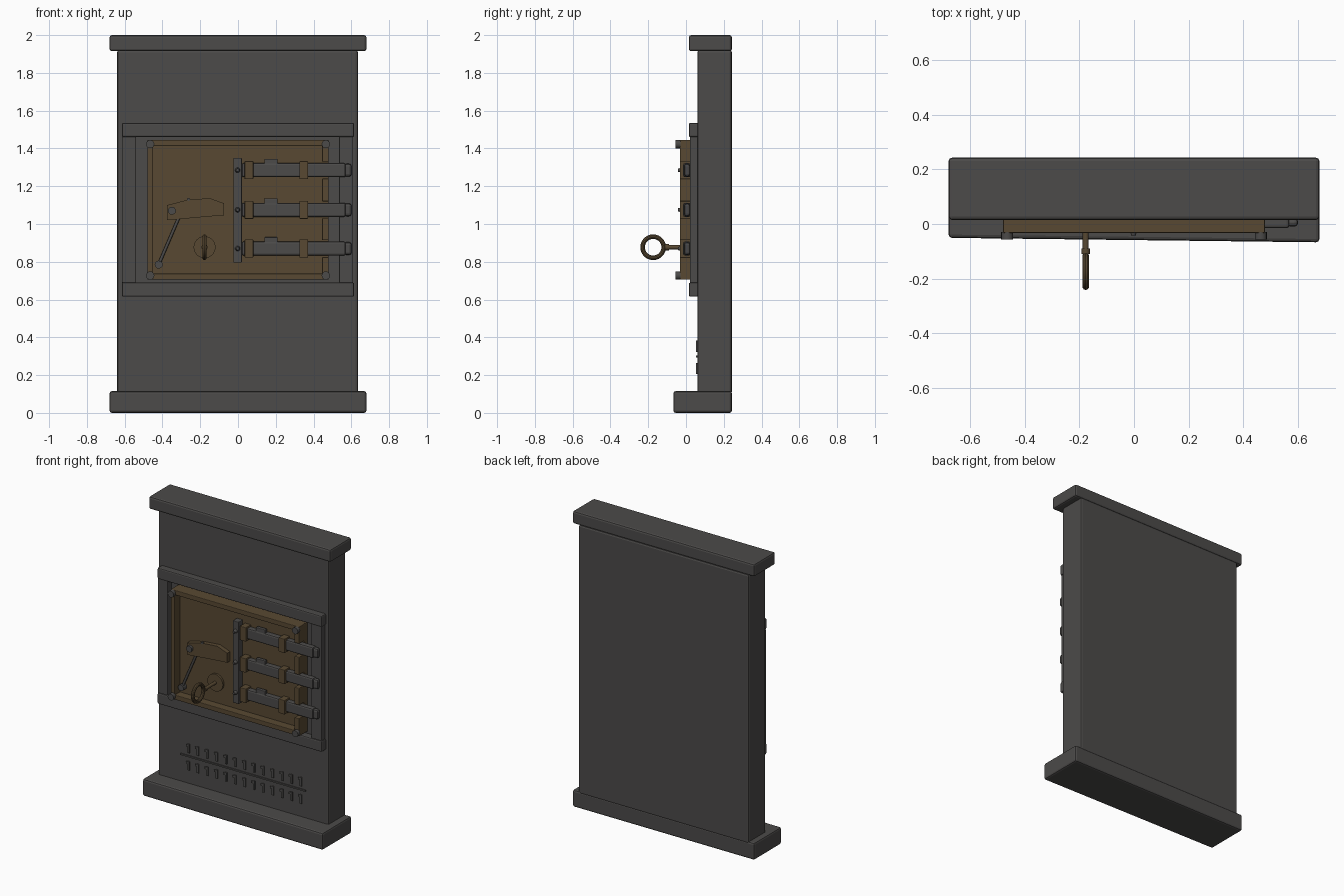
import bpy, bmesh, math
from mathutils import Vector

cube = bpy.data.objects.get("Cube")
if cube:
    bpy.data.objects.remove(cube, do_unlink=True)


def material(name, rgb):
    m = bpy.data.materials.new(name)
    m.use_nodes = True
    m.diffuse_color = (*rgb, 1)
    m.node_tree.nodes["Principled BSDF"].inputs["Base Color"].default_value = (*rgb, 1)
    return m


IRON = material("dark iron", (0.072, 0.069, 0.067))
BRASS = material("aged brass", (0.098, 0.066, 0.032))


def finish(name, bm, mat, bevel=0, smooth=False):
    mesh = bpy.data.meshes.new(name)
    bmesh.ops.recalc_face_normals(bm, faces=bm.faces)
    bm.to_mesh(mesh)
    bm.free()
    mesh.materials.append(mat)
    ob = bpy.data.objects.new(name, mesh)
    bpy.context.collection.objects.link(ob)
    if bevel:
        mod = ob.modifiers.new("soft edges", "BEVEL")
        mod.width, mod.segments = bevel, 2
    if smooth:
        bpy.ops.object.select_all(action="DESELECT")
        ob.select_set(True)
        bpy.context.view_layer.objects.active = ob
        bpy.ops.object.shade_smooth_by_angle()
    return ob


def box(name, x, y, z, mat=IRON, bevel=0.004):
    """Box from three (low, high) ranges."""
    bm = bmesh.new()
    bmesh.ops.create_cube(bm, size=1)
    for v in bm.verts:
        v.co = [(r[0] + r[1]) / 2 + c * (r[1] - r[0]) for r, c in zip((x, y, z), v.co)]
    return finish(name, bm, mat, bevel)


def rod(name, start, end, radius, mat=IRON, sides=16, tip=None):
    """Round bar between two points."""
    a, b = Vector(start), Vector(end)
    bm = bmesh.new()
    bmesh.ops.create_cone(bm, cap_ends=True, segments=sides, radius1=radius,
                          radius2=radius if tip is None else tip, depth=(b - a).length)
    turn = (b - a).to_track_quat("Z", "Y")
    for v in bm.verts:
        v.co = turn @ v.co + (a + b) / 2
    return finish(name, bm, mat, smooth=True)


# Slab body with cap and slightly skewed plinth
box("body", (-0.64, 0.635), (0.06, 0.243), (0.1, 1.92), bevel=0.012)
box("top_cap", (-0.68, 0.68), (0.015, 0.243), (1.915, 2.0), bevel=0.012)
plinth = box("plinth", (-0.68, 0.68), (-0.059, 0.243), (0, 0.115), bevel=0.012)
for v in plinth.data.vertices:
    if v.co.y < 0:
        v.co.y -= 0.012 * v.co.x

# Iron surround
box("surround_top", (-0.615, 0.615), (0.015, 0.07), (1.46, 1.535), bevel=0.008)
box("surround_bottom", (-0.615, 0.615), (0.015, 0.07), (0.615, 0.69), bevel=0.008)
box("surround_right", (-0.615, -0.54), (0.02, 0.07), (0.688, 1.462))
box("surround_left", (0.535, 0.61), (0.02, 0.07), (0.688, 1.462))

# Brass door: recessed panel with raised border, open on one side for the bolts
BOLT_Z = (0.87, 1.075, 1.285)
LOW, HIGH, EDGE = 0.705, 1.445, 0.48
FRONT = (-0.033, 0.06)
box("door_panel", (-0.478, 0.478), (0.022, 0.065), (LOW, HIGH), BRASS, 0)
box("door_border_top", (-EDGE, EDGE), FRONT, (HIGH - 0.032, HIGH), BRASS)
box("door_border_bottom", (-EDGE, EDGE), FRONT, (LOW, LOW + 0.032), BRASS)
box("door_border_right", (-EDGE, -EDGE + 0.03), FRONT, (LOW, HIGH), BRASS)
stops = [LOW] + [z + s for z in BOLT_Z for s in (-0.045, 0.045)] + [HIGH]
for i in range(0, len(stops), 2):
    box("door_border_left", (EDGE - 0.035, EDGE), FRONT, (stops[i], stops[i + 1]), BRASS)
for x in (-0.465, 0.465):
    for z in (LOW + 0.022, HIGH - 0.022):
        rod("corner_stud", (x, -0.03, z), (x, -0.056, z), 0.022)

# Three sliding bolts with clamps, tied to a riveted upright
box("bolt_upright", (-0.025, 0.02), (-0.022, 0.03), (0.795, 1.35))
for z in BOLT_Z:
    box("sliding_bolt", (0.02, 0.57), (-0.015, 0.025), (z - 0.037, z + 0.037), bevel=0.01)
    box("bolt_tip", (0.56, 0.602), (-0.01, 0.022), (z - 0.034, z + 0.034), bevel=0.014)
    box("bolt_knob", (0.14, 0.21), (-0.012, 0.012), (z + 0.03, z + 0.06))
    for x in (0.035, 0.325):
        box("bolt_clamp", (x, x + 0.046), (-0.032, 0.03), (z - 0.048, z + 0.048), BRASS)
    rod("rivet", (-0.002, -0.02, z), (-0.002, -0.043, z), 0.014, tip=0.008)

# Latch plate with pivot and slanted lever
outline = [(-0.375, 1.1), (-0.27, 1.127), (-0.15, 1.137), (-0.075, 1.11),
           (-0.075, 1.046), (-0.15, 1.04), (-0.375, 1.02)]
bm = bmesh.new()
face = bm.faces.new([bm.verts.new((x, 0.024, z)) for x, z in outline])
pulled = bmesh.ops.extrude_face_region(bm, geom=[face])["geom"]
for v in pulled:
    if isinstance(v, bmesh.types.BMVert):
        v.co.y = -0.008
finish("latch_plate", bm, BRASS)
rod("latch_pivot", (-0.35, 0, 1.07), (-0.35, -0.024, 1.07), 0.021)
rod("latch_pin", (-0.262, 0, 1.13), (-0.262, -0.012, 1.13), 0.008)
rod("lever", (-0.315, 0.004, 1.03), (-0.42, 0.004, 0.785), 0.008)
rod("lever_knob", (-0.42, 0.024, 0.785), (-0.42, -0.012, 0.785), 0.021)

# Key in its round plate
KX, KZ = -0.177, 0.877
rod("key_plate", (KX, 0.024, KZ), (KX, 0.008, KZ), 0.058, BRASS, 24)
rod("key_shaft", (KX, 0.02, KZ), (KX, -0.112, KZ), 0.011, BRASS)
rod("key_collar", (KX, -0.09, KZ), (KX, -0.11, KZ), 0.016, BRASS)
bpy.ops.mesh.primitive_torus_add(major_radius=0.056, minor_radius=0.012, major_segments=28,
                                 minor_segments=10, location=(KX, -0.174, KZ),
                                 rotation=(0, math.pi / 2, 0))
ring = bpy.context.object
ring.name = "key_ring"
ring.data.materials.append(BRASS)
bpy.ops.object.shade_smooth_by_angle()

# Ornamental hooked ticks above and below a thin rule
PLATE = (0.053, 0.065)
box("ornament_rule", (-0.47, 0.465), PLATE, (0.294, 0.304), bevel=0)
for z in (0.235, 0.352):
    for i in range(13):
        x = -0.41 + i * 0.07
        box("ornament_tick", (x - 0.006, x + 0.008), PLATE, (z - 0.03, z + 0.03), bevel=0)
        box("ornament_hook", (x - 0.018, x + 0.008), PLATE, (z + 0.012, z + 0.026), bevel=0)
